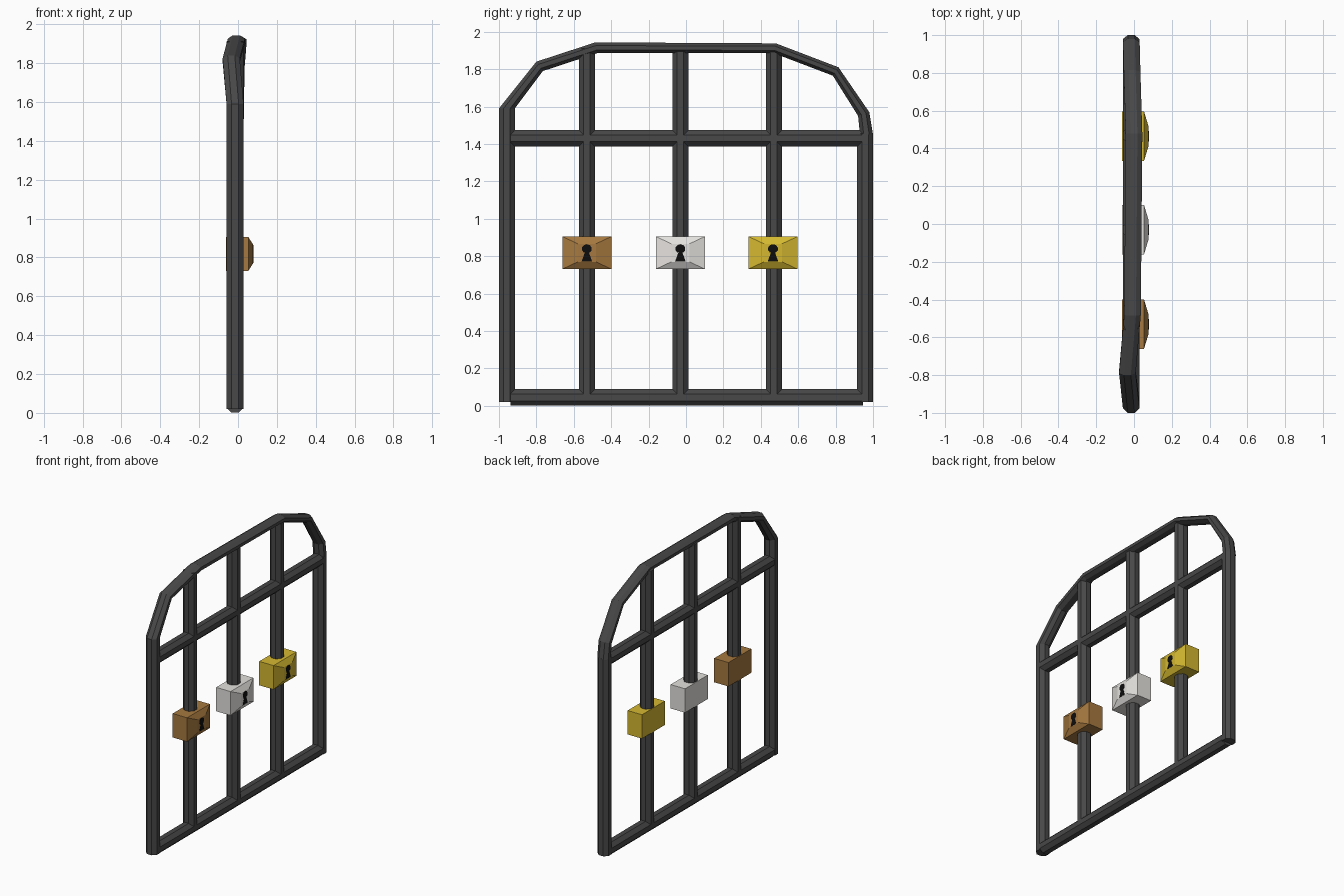
import bpy, bmesh, math
from mathutils import Vector

if "Cube" in bpy.data.objects:
    bpy.data.objects.remove(bpy.data.objects["Cube"])

BAR_X, BAR_R = -0.015, 0.044


def material(name, rgb):
    m = bpy.data.materials.new(name)
    m.diffuse_color = (*rgb, 1)
    m.use_nodes = True
    m.node_tree.nodes["Principled BSDF"].inputs["Base Color"].default_value = m.diffuse_color
    return m


iron = material("dark_iron", (0.065, 0.065, 0.065))
black = material("black", (0.004, 0.004, 0.004))


def finish(name, bm, mat):
    bmesh.ops.recalc_face_normals(bm, faces=bm.faces)
    me = bpy.data.meshes.new(name)
    bm.to_mesh(me)
    bm.free()
    me.materials.append(mat)
    ob = bpy.data.objects.new(name, me)
    bpy.context.collection.objects.link(ob)


def bridge(bm, rings):
    """Skin a list of equal point rings and cap both ends."""
    vs = [[bm.verts.new(p) for p in r] for r in rings]
    n = len(vs[0])
    for a, b in zip(vs, vs[1:]):
        for i in range(n):
            j = (i + 1) % n
            bm.faces.new((a[i], a[j], b[j], b[i]))
    bm.faces.new(vs[0])
    bm.faces.new(vs[-1])


def octagon_sweep(name, stations):
    """Each station: centre x, outer (y, z), inner (y, z)."""
    rings = []
    for x, oy, oz, iy, iz in stations:
        outer, inner = Vector((x, oy, oz)), Vector((x, iy, iz))
        mid, half = (outer + inner) / 2, (outer - inner) / 2
        ring = []
        for k in range(8):
            a = math.radians(22.5 + 45 * k)
            s = 1 / math.cos(math.radians(22.5))
            ring.append(mid + half * math.cos(a) * s
                        + Vector((BAR_R * math.sin(a) * s, 0, 0)))
        rings.append(ring)
    bm = bmesh.new()
    bridge(bm, rings)
    finish(name, bm, iron)


# Left post running into the slightly bent arch
octagon_sweep("left_post_and_arch", [
    (BAR_X, -1.0, 0.02, -0.915, 0.02),
    (BAR_X, -1.0, 1.59, -0.915, 1.59),
    (-0.035, -0.80, 1.84, -0.765, 1.79),
    (-0.008, -0.485, 1.943, -0.475, 1.885),
    (0.000, 0.480, 1.938, 0.470, 1.885),
    (-0.010, 0.815, 1.81, 0.785, 1.765),
    (-0.014, 0.98, 1.57, 0.92, 1.55),
    (BAR_X, 1.0, 1.45, 0.93, 1.45)])
# Right post
octagon_sweep("right_post", [(BAR_X, 1.0, z, 0.915, z) for z in (0.02, 1.455)])

# Upright bars
for name, y in (("left", -0.53), ("middle", -0.03), ("right", 0.47)):
    octagon_sweep(name + "_bar", [(BAR_X, y + 0.043, z, y - 0.043, z)
                                  for z in (0.045, 1.91)])
# Cross rails
for name, z in (("bottom_rail", 0.045), ("upper_rail", 1.43)):
    octagon_sweep(name, [(BAR_X, y, z + 0.044, y, z - 0.044)
                         for y in (-0.937, 0.945)])


def lock(name, y, rgb):
    # Lock body: box with a raised tapered front
    z = 0.818
    bm = bmesh.new()
    bridge(bm, [[(x, y + sy * w, z + sz * h)
                 for sy, sz in ((-1, -1), (1, -1), (1, 1), (-1, 1))]
                for x, w, h in ((-0.063, 0.131, 0.087), (0.053, 0.131, 0.087),
                                (0.078, 0.048, 0.048))])
    finish(name + "_lock", bm, material(name, rgb))
    # Keyhole: round head over a flared skirt
    outline = [(-0.028, -0.046), (0.028, -0.046), (0.010, 0.004)]
    for k in range(9):
        a = math.radians(-55 + 290 * k / 8)
        outline.append((0.027 * math.cos(a), 0.021 + 0.025 * math.sin(a)))
    outline.append((-0.010, 0.004))
    bm = bmesh.new()
    bridge(bm, [[(x, y + p, z + q) for p, q in outline] for x in (0.075, 0.080)])
    finish(name + "_keyhole", bm, black)


lock("bronze", -0.53, (0.38, 0.19, 0.05))
lock("silver", -0.03, (0.78, 0.76, 0.73))
lock("gold", 0.465, (0.66, 0.48, 0.03))
